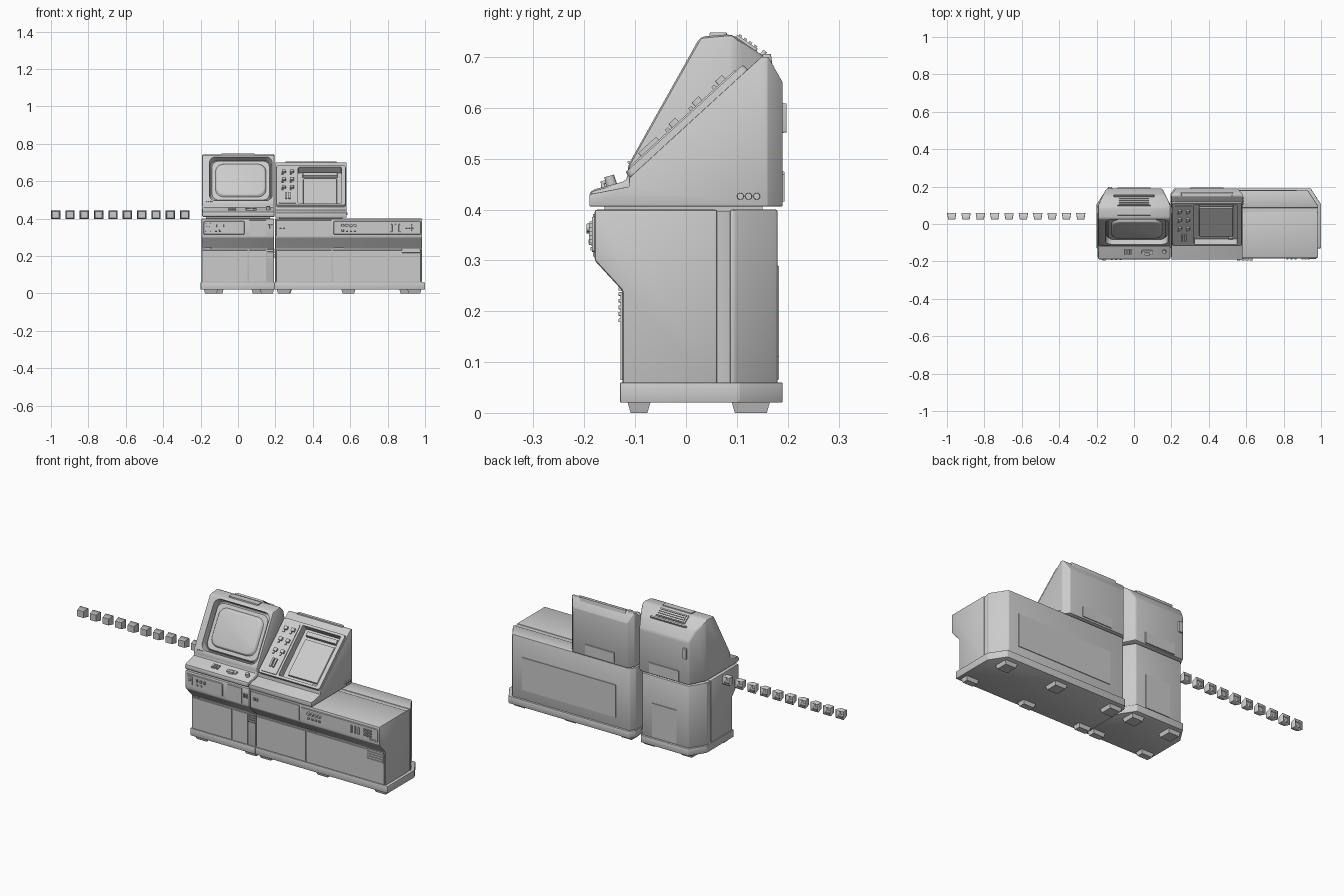
import bpy, bmesh, math
from mathutils import Matrix, Vector

if "Cube" in bpy.data.objects:
    bpy.data.objects.remove(bpy.data.objects["Cube"])


def finish(name, bm):
    bmesh.ops.remove_doubles(bm, verts=bm.verts, dist=1e-5)
    bmesh.ops.recalc_face_normals(bm, faces=bm.faces)
    me = bpy.data.meshes.new(name)
    bm.to_mesh(me)
    bm.free()
    ob = bpy.data.objects.new(name, me)
    bpy.context.collection.objects.link(ob)
    return ob


def soften(bm, width, seg=2):
    bmesh.ops.recalc_face_normals(bm, faces=bm.faces)
    edges = [e for e in bm.edges if len(e.link_faces) == 2 and e.calc_face_angle() > 0.2]
    bmesh.ops.bevel(bm, geom=edges, offset=width, segments=seg, profile=0.5,
                    affect='EDGES', clamp_overlap=True)


def frame(o, n, v):
    """Local frame: u across, v up the surface, n outward."""
    n, v = Vector(n).normalized(), Vector(v).normalized()
    return Matrix.Translation(o) @ Matrix((v.cross(n), v, n)).transposed().to_4x4()


def slope(a, b):
    """Frame on a front-facing slope between two (y, z) points."""
    dy, dz = b[0] - a[0], b[1] - a[1]
    return frame((0, a[0], a[1]), (0, -dz, dy), (0, dy, dz))


def rbox(name, P, u0, u1, v0, v1, n0, n1, r=0.0, taper=0.0, bev=0.0, open_back=False):
    """Rounded rectangle on a frame, raised from n0 to n1; taper insets the outer end."""
    bm = bmesh.new()
    cu, cv = (u0 + u1) / 2, (v0 + v1) / 2
    rings = []
    for n, t in ((n0, 0), (n1, taper)):
        hu, hv, ring = (u1 - u0) / 2 - t, (v1 - v0) / 2 - t, []
        rr = min(r, hu, hv)
        for q, (sx, sy) in enumerate(((1, 1), (-1, 1), (-1, -1), (1, -1))):
            for k in range(5 if r and rr < hu + hv else 1):
                a = math.pi / 2 * (q + k / 4)
                c = (rr * math.cos(a), rr * math.sin(a)) if r else (0, 0)
                ring.append((cu + sx * (hu - rr if r else hu) + c[0],
                             cv + sy * (hv - rr if r else hv) + c[1], n))
        rings.append([bm.verts.new(P @ Vector(p)) for p in ring])
    lo, hi = rings
    m = len(lo)
    if not open_back:
        bm.faces.new(lo)
    bm.faces.new(hi)
    for i in range(m):
        bm.faces.new((lo[i], lo[(i + 1) % m], hi[(i + 1) % m], hi[i]))
    if bev:
        bmesh.ops.remove_doubles(bm, verts=bm.verts, dist=1e-5)
        soften(bm, bev)
    return finish(name, bm)


def knob(name, P, u, v, r, h):
    return rbox(name, P, u - r, u + r, v - r, v + r, -0.002, h, r, r * 0.12)


def row(name, P, us, v, w, hgt, n1, r=0.0):
    for u in us:
        rbox(name, P, u - w / 2, u + w / 2, v - hgt / 2, v + hgt / 2, -0.002, n1, r, 0.001)


def body(name, prof, x0, x1, left, right, bev, ylim=None):
    """Side profile swept along x, back corners cut off by (dx, dy) chamfers."""
    bm = bmesh.new()
    a = [bm.verts.new((x0, y, z)) for y, z in prof]
    b = [bm.verts.new((x1, y, z)) for y, z in prof]
    bm.faces.new(a)
    bm.faces.new(b)
    for i in range(len(a)):
        j = (i + 1) % len(a)
        bm.faces.new((a[i], a[j], b[j], b[i]))
    yb = max(p[0] for p in prof)
    cuts = [((x1, yb - right[1], 0), (right[1], right[0], 0)),
            ((x0, yb - left[1], 0), (-left[1], left[0], 0))]
    if ylim:
        cuts += [((0, ylim[0], 0), (0, -1, 0)), ((0, ylim[1], 0), (0, 1, 0))]
    for co, no in cuts:
        res = bmesh.ops.bisect_plane(bm, geom=bm.verts[:] + bm.edges[:] + bm.faces[:], dist=1e-6,
                                     plane_co=co, plane_no=no, clear_outer=True)
        ed = [e for e in res['geom_cut'] if isinstance(e, bmesh.types.BMEdge)]
        if ed:
            bmesh.ops.contextual_create(bm, geom=ed)
    if bev:
        soften(bm, bev)
    return finish(name, bm)


def carve(ob, cutter):
    m = ob.modifiers.new("recess", 'BOOLEAN')
    m.operation, m.object, m.solver = 'DIFFERENCE', cutter, 'EXACT'
    bpy.context.view_layer.objects.active = ob
    bpy.ops.object.modifier_apply(modifier=m.name)


UP = (0, 0, 1)
upper = frame((0, -0.18, 0), (0, -1, 0), UP)
lower = frame((0, -0.125, 0), (0, -1, 0), UP)
back = frame((0, 0.18, 0), (0, 1, 0), UP)      # u runs along -x
rear = frame((0, 0.19, 0), (0, 1, 0), UP)
under = frame((0, 0, 0.021), (0, 0, -1), (0, 1, 0))   # u runs along -x
top = frame((0, 0, 0), UP, (0, 1, 0))

# Two cabinets: front body, shallow groove strip, rear body, plinth
cab = [(-.125, .055), (-.125, .24), (-.18, .30), (-.18, .40), (.18, .40), (.18, .055)]
inner = [(y, z - .004 if z > .39 else z) for y, z in cab]
plinth = [(-.13, .02), (-.13, .06), (.19, .06), (.19, .02)]
for side, x0, x1, cl, cr in (("left", -.195, .193, (.055, .085), (.055, .085)),
                             ("right", .198, .985, (.02, .03), (.055, .085))):
    body(side + "_cabinet_front", cab, x0, x1, cl, cr, .006, (-1, .062))
    body(side + "_cabinet_groove", inner, x0 + .004, x1 - .004, cl, cr, 0, (.05, .1))
    body(side + "_cabinet_rear", cab, x0, x1, cl, cr, .006, (.086, 1))
    body(side + "_plinth", plinth, -.2 if side == "left" else .195,
         .195 if side == "left" else 1.0, cl, cr, .003)

# Feet
for x, xb in ((-.145, -.115), (.155, .11), (.245, .25), (.59, .59), (.943, .9)):
    rbox("front_foot", under, -x - .037, -x + .037, -.115, -.07, 0, .021, 0, .006)
    rbox("back_foot", under, -xb - .037, -xb + .037, .09, .165, 0, .021, 0, .006)

# Cabinet doors and control fascias
for u0, u1 in ((-.188, .052), (.058, .15), (.204, .5), (.508, .978)):
    rbox("door", lower, u0, u1, .064, .232, -.002, .004, 0, .001)
for u0, u1 in ((-.185, .035), (.51, .978)):
    rbox("control_fascia", upper, u0, u1, .315, .387, -.002, .005, .006, .002)
for u0, u1 in ((.06, .15), (.204, .5)):
    rbox("upper_panel", upper, u0, u1, .307, .392, -.002, .003, 0, .001)
rbox("back_hatch_left", back, -.08, .07, .065, .25, -.002, .003, 0, .001)
rbox("back_hatch_right", back, -.87, -.3, .11, .29, -.002, .003, 0, .001)

# Vent slats on the lower fronts
for u0, u1, z0, cnt in ((.875, .975, .178, 5), (.157, .194, .19, 4), (-.178, -.145, .24, 3),
                        (.512, .565, .24, 3)):
    for i in range(cnt):
        rbox("vent_slat", lower, u0, u1, z0 + i * .013, z0 + i * .013 + .008, -.002, .008, 0, .001)

# Cabinet controls
rbox("left_switch_plate", upper, -.175, -.145, .33, .378, 0, .01, .004, .002)
knob("left_switch", upper, -.16, .36, .008, .016)
row("left_toggle", upper, (-.118, -.095, -.072), .362, .01, .016, .012)
row("left_toggle", upper, (-.118, -.095), .337, .012, .01, .01)
row("small_switch", upper, (.165, .18), .357, .01, .022, .008)
row("small_switch", upper, (.228, .245), .355, .012, .014, .01)
for i in range(4):
    knob("dial", upper, .56 + i * .022, .364, .009, .016)
row("dial_key", upper, [.56 + i * .022 for i in range(4)], .337, .012, .01, .012)
row("slider", upper, (.82, .842, .864), .35, .011, .042, .011, .003)
for z in (.338, .353, .368):
    row("small_key", upper, (.9, .917, .934), z, .012, .01, .011)
rbox("cabinet_label_bar", upper, .93, .972, .319, .326, 0, .008)

# Necks between cabinets and consoles
rbox("left_neck", top, -.17, .17, -.16, .09, .395, .412)
rbox("right_neck", top, .22, .56, -.16, .15, .395, .412)

# Left console: hooded display with keyboard deck
p1 = [(-.19, .408), (-.19, .437), (-.115, .457), (-.115, .485), (.028, .74), (.09, .745),
      (.155, .70), (.19, .645), (.19, .408)]
mon1 = body("display_console", p1, -.193, .196, (.045, .09), (.045, .09), .012)
S1 = slope(p1[3], p1[4])
cut1 = rbox("cutter", S1, -.148, .178, .018, .277, -.035, .02, .035, -.008)
carve(mon1, cut1)
bpy.data.objects.remove(cut1)
rbox("screen_bezel", S1, -.146, .176, .02, .275, -.036, -.02, .035, .008)
rbox("screen_glass", S1, -.127, .157, .04, .255, -.03, -.008, .045, .014, .004)
row("indicator", S1, (-.168, -.158, -.148, -.138), .008, .006, .006, .004)
D1 = slope(p1[1], p1[2])
row("deck_key", D1, (-.045, -.03, -.015), .042, .01, .028, .008)
rbox("deck_slot", D1, .04, .1, .03, .052, -.002, .007, .005, .002)
rbox("deck_slot_tab", D1, .055, .085, .024, .042, 0, .012, .003, .002)
knob("deck_button", D1, .162, .045, .011, .018)
# roof hatch, vent bars, rear panel and side latch
T1 = frame((0, .09, .745), (0, .045, .065), (0, -.065, .045))
rbox("roof_hatch", T1, -.09, .09, -.06, -.008, -.002, .005, .004, .002)
for i in range(4):
    rbox("roof_vent", T1, -.08, .08, -.055 + i * .012, -.049 + i * .012, .003, .009)
rbox("roof_plate", top, -.09, .09, .045, .082, .735, .748, .003, .002)
rbox("roof_bar", T1, -.11, .11, -.079, -.067, -.004, .01, .004, .002)
rbox("rear_panel_left", rear, -.09, .09, .415, .475, -.002, .004, 0, .001)
rbox("rear_latch", rear, .115, .14, .55, .61, -.004, .008, .003, .002)

# Right console: low slope with keypad and recessed window
p2 = [(-.19, .406), (-.19, .43), (-.112, .445), (-.112, .462), (.148, .70), (.162, .70),
      (.19, .65), (.19, .406)]
mon2 = body("keypad_console", p2, .2, .58, (.025, .03), (.025, .03), .006)
S2 = slope(p2[3], p2[4])
slab = rbox("sloped_fascia", S2, .202, .578, .0, .318, -.01, .013, .012, .003)
cut2 = rbox("cutter", S2, .322, .553, .016, .302, -.03, .05, .006)
for o in (mon2, slab):
    carve(o, cut2)
bpy.data.objects.remove(cut2)
rbox("window_screen", S2, .348, .53, .04, .25, -.032, -.02, .004, .003)
rbox("window_shade", S2, .345, .533, .262, .29, -.032, -.012, 0, .003)
rbox("window_key", S2, .505, .53, .022, .032, -.032, -.02)
rbox("keypad_plate", S2, .218, .312, .012, .298, .01, .016, .006, .002)
for v in (.262, .2, .138):
    row("keypad_key", S2, (.245, .288), v, .022, .02, .026, .003)
    row("keypad_key_foot", S2, (.239, .282), v - .018, .012, .01, .022)
row("keypad_slider", S2, (.258, .276), .07, .012, .05, .024, .003)
rbox("top_bar", top, .25, .53, .148, .17, .685, .706, .005, .003)
rbox("rear_panel_right", rear, -.48, -.3, .415, .47, -.002, .004, 0, .001)
right_side = frame((.58, 0, 0), (1, 0, 0), UP)
for y in (.107, .123, .139):
    knob("side_socket", right_side, y, .426, .007, .006)

# Loose row of hollow key caps
K = frame((0, .058, .421), (0, -1, 0), UP)
for i in range(10):
    x = -.975 + i * .0767
    cap = rbox("key_cap", K, x - .025, x + .025, -.024, .024, 0, .034, .003, .006, 0, True)
    s = cap.modifiers.new("shell", 'SOLIDIFY')
    s.thickness, s.offset = .006, -1

# Smooth shading with sharp edges kept
bpy.ops.object.select_all(action='SELECT')
bpy.ops.object.shade_smooth_by_angle(angle=math.radians(35))
